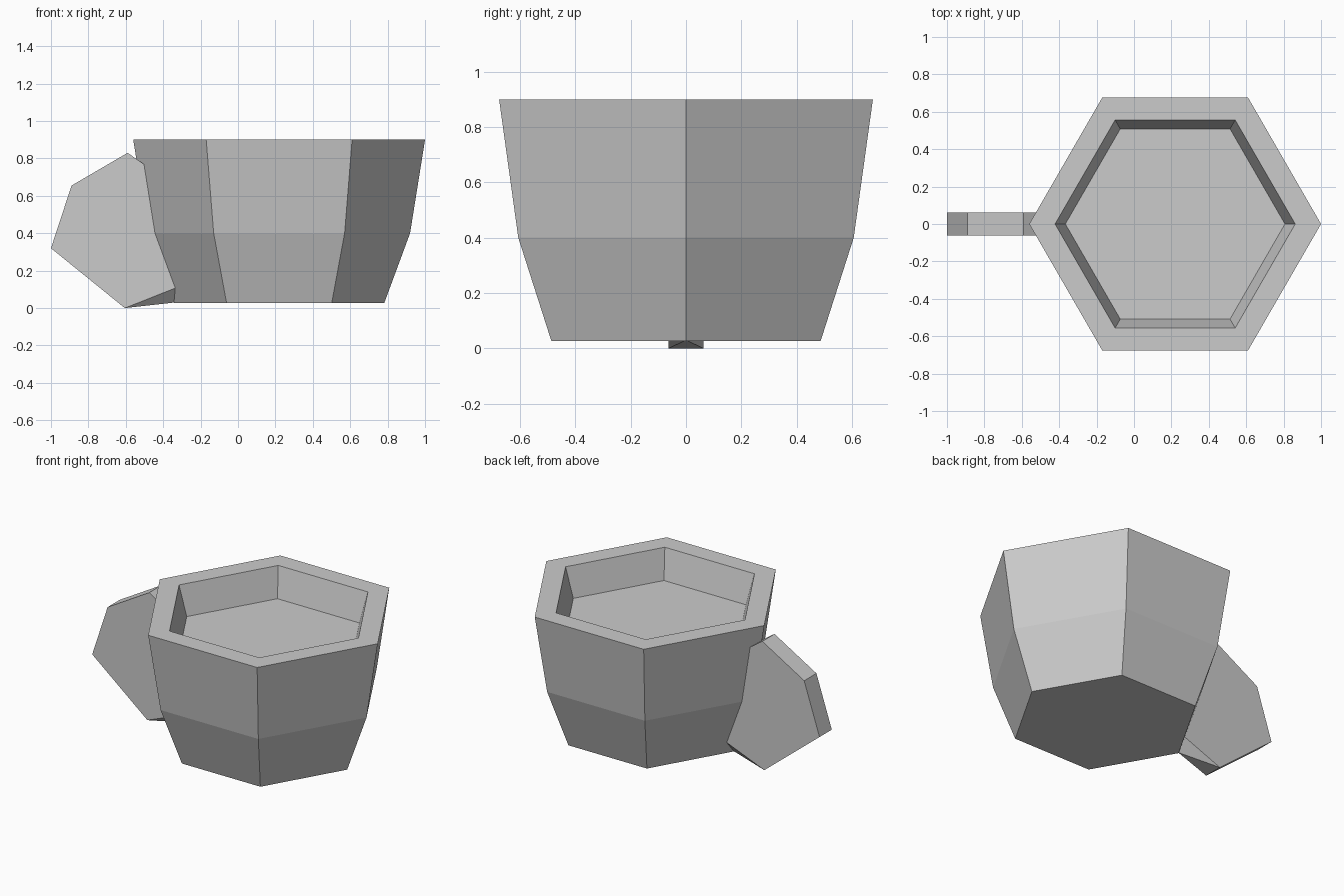
import bpy, bmesh
from math import cos, sin, pi

if "Cube" in bpy.data.objects:
    bpy.data.objects.remove(bpy.data.objects["Cube"])


def finish(name, bm):
    bmesh.ops.recalc_face_normals(bm, faces=bm.faces)
    mesh = bpy.data.meshes.new(name)
    bm.to_mesh(mesh)
    bm.free()
    obj = bpy.data.objects.new(name, mesh)
    bpy.context.collection.objects.link(obj)
    return obj


# Hexagonal cup: (radius, height) from the base, over the rim, to the inner floor
SIDES, CENTRE_X = 6, 0.22
profile = [(0.562, 0.027), (0.70, 0.40), (0.78, 0.90), (0.642, 0.90), (0.587, 0.71)]
bm = bmesh.new()
rings = [[bm.verts.new((CENTRE_X + r * cos(2 * pi * k / SIDES),
                        r * sin(2 * pi * k / SIDES), z)) for k in range(SIDES)]
         for r, z in profile]
for lo, hi in zip(rings, rings[1:]):
    for k in range(SIDES):
        n = (k + 1) % SIDES
        bm.faces.new((lo[k], lo[n], hi[n], hi[k]))
bm.faces.new(rings[0])
bm.faces.new(rings[-1])
finish("cup", bm)

# Solid slab handle: side outline in x, z; the last three points sit inside the cup
HALF = 0.0625
outline = [(-0.605, 0.0), (-1.0, 0.32), (-0.89, 0.655), (-0.59, 0.83),
           (-0.49, 0.76), (-0.43, 0.40), (-0.325, 0.111)]
bm = bmesh.new()
front, back = [[bm.verts.new((x, y, z)) for x, z in outline] for y in (-HALF, HALF)]
for a in range(len(outline) - 1):
    bm.faces.new((front[a], front[a + 1], back[a + 1], back[a]))
bm.faces.new(front)
bm.faces.new(back)

# Lower end tapers to a point at the cup's bottom corner
tip = bm.verts.new((-0.338, 0, 0.03))
bm.faces.new((front[0], back[0], tip))
bm.faces.new((front[-1], front[0], tip))
bm.faces.new((back[0], back[-1], tip))
bm.faces.new((back[-1], front[-1], tip))
finish("handle", bm)
